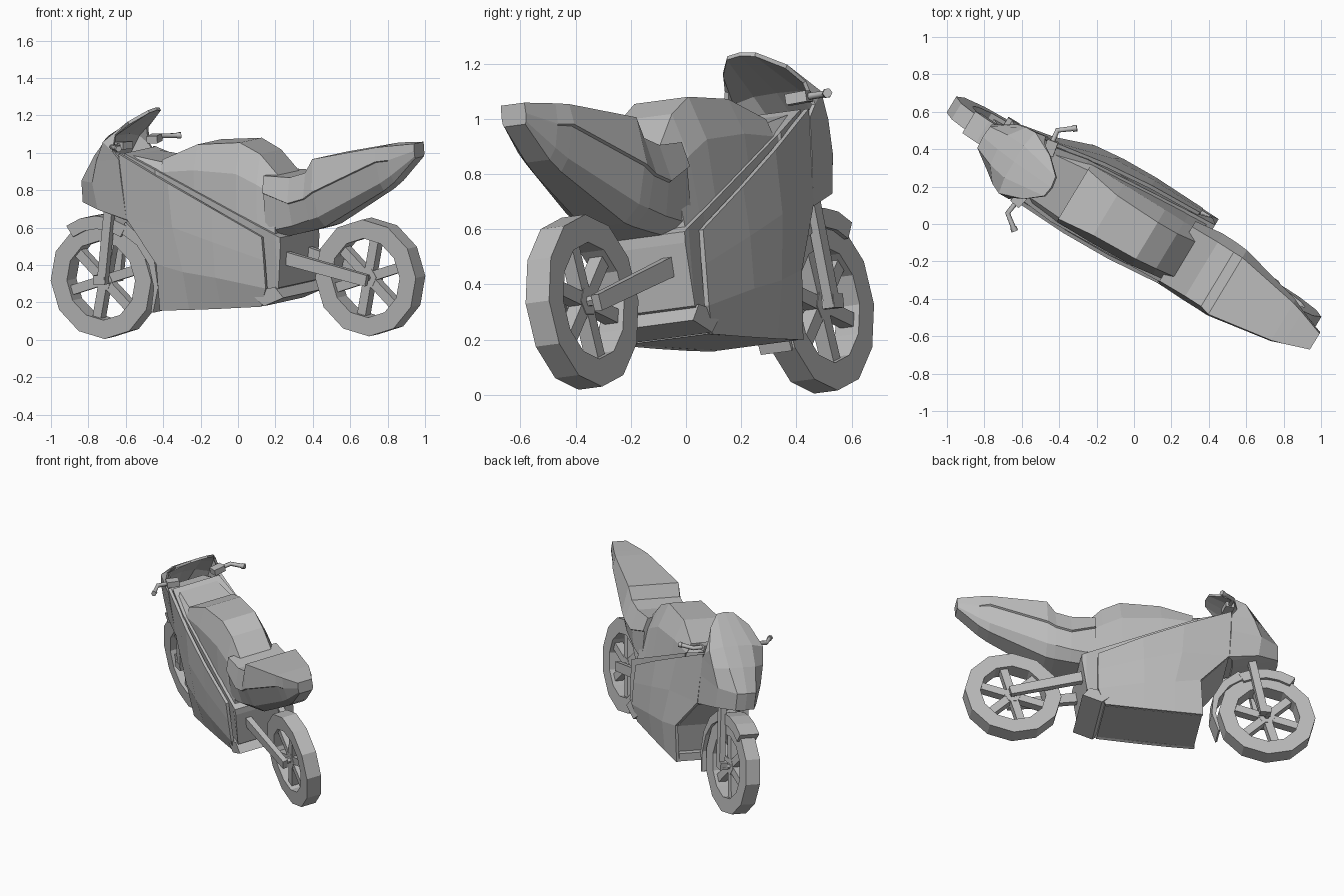
import bpy, bmesh, math
from mathutils import Matrix, Vector

cube = bpy.data.objects.get("Cube")
if cube:
    bpy.data.objects.remove(cube, do_unlink=True)

grey = bpy.data.materials.new("light_grey")
grey.use_nodes = True
grey.diffuse_color = (0.5, 0.5, 0.5, 1)
grey.node_tree.nodes["Principled BSDF"].inputs["Base Color"].default_value = (0.5, 0.5, 0.5, 1)

# Parked pose: turned, and leaning to its left. Local x = rearward, y = right, z = up,
# with the origin midway between the two axles.
POSE = (Matrix.Translation((0, 0.05, 0.33)) @ Matrix.Rotation(math.radians(-31.07), 4, 'Z')
        @ Matrix.Rotation(math.radians(6.5), 4, 'X'))
FRONT_AXLE = (-0.826, -0.008)
REAR_AXLE = (0.826, 0.006)


def finish(name, bm, thickness=0):
    bmesh.ops.recalc_face_normals(bm, faces=bm.faces)
    mesh = bpy.data.meshes.new(name)
    bm.to_mesh(mesh)
    bm.free()
    mesh.materials.append(grey)
    ob = bpy.data.objects.new(name, mesh)
    bpy.context.collection.objects.link(ob)
    ob.matrix_world = POSE
    if thickness:
        mod = ob.modifiers.new("thickness", 'SOLIDIFY')
        mod.thickness = thickness
        mod.offset = 0


def grid(bm, rows, closed=False, caps=False):
    """Skin rows of points; optionally close each row and cap the ends."""
    vs = [[bm.verts.new(p) for p in row] for row in rows]
    n = len(rows[0])
    for a, b in zip(vs, vs[1:]):
        for i in range(n if closed else n - 1):
            j = (i + 1) % n
            bm.faces.new((a[i], a[j], b[j], b[i]))
    if caps:
        bm.faces.new(vs[0])
        bm.faces.new(vs[-1])


def loft(name, sections):
    """Symmetric solid from (x, [(half width, height), ...]) sections."""
    bm = bmesh.new()
    rows = []
    for x, half in sections:
        rows.append([(x, y, z) for y, z in half] + [(x, -y, z) for y, z in reversed(half)])
    grid(bm, rows, True, True)
    finish(name, bm)


def slab(name, profile, half_width):
    """Side profile of (x, z) points pulled across the width."""
    bm = bmesh.new()
    grid(bm, [[(x, y, z) for x, z in profile] for y in (-half_width, half_width)], True, True)
    finish(name, bm)


def beam(name, a, b, width, height, end_scale=1.0):
    a, b = Vector(a), Vector(b)
    d = (b - a).normalized()
    side = Vector((0, 1, 0)) if abs(d.y) < 0.9 else Vector((1, 0, 0))
    up = d.cross(side).normalized()
    side = up.cross(d)
    bm = bmesh.new()
    corners = [(-1, -1), (1, -1), (1, 1), (-1, 1)]
    grid(bm, [[p + side * width * s * i / 2 + up * height * s * j / 2 for i, j in corners]
              for p, s in ((a, 1), (b, end_scale))], True, True)
    finish(name, bm)


def tube(name, path, radius):
    curve = bpy.data.curves.new(name, 'CURVE')
    curve.dimensions = '3D'
    curve.bevel_depth = radius
    curve.bevel_resolution = 1
    curve.use_fill_caps = True
    spline = curve.splines.new('POLY')
    spline.points.add(len(path) - 1)
    for pt, co in zip(spline.points, path):
        pt.co = (*co, 1)
    curve.materials.append(grey)
    ob = bpy.data.objects.new(name, curve)
    bpy.context.collection.objects.link(ob)
    ob.matrix_world = POSE


def polar(centre, r, deg):
    a = math.radians(deg)
    return centre[0] + r * math.cos(a), centre[1] + r * math.sin(a)


# Wheels: twelve-sided tyre ring, small hub and six broad spokes
def wheel(name, centre):
    bm = bmesh.new()
    ring = [(0.314, -0.05), (0.314, 0.05), (0.213, 0.05), (0.213, -0.05)]
    rows = []
    for k in range(12):
        rows.append([])
        for r, y in ring:
            x, z = polar(centre, r, 30 * k)
            rows[-1].append((x, y, z))
    grid(bm, rows + [rows[0]], True)
    bmesh.ops.remove_doubles(bm, verts=bm.verts, dist=1e-5)
    finish(name + "_tyre", bm)
    slab(name + "_hub", [polar(centre, 0.055, 60 * k) for k in range(6)], 0.03)
    for k in range(6):
        x0, z0 = polar(centre, 0.03, 60 * k + 15)
        x1, z1 = polar(centre, 0.218, 60 * k + 15)
        beam(f"{name}_spoke_{k}", (x0, 0, z0), (x1, 0, z1), 0.055, 0.052)
    slab(name + "_axle", [polar(centre, 0.02, 60 * k) for k in range(6)], 0.08)


wheel("front_wheel", FRONT_AXLE)
wheel("rear_wheel", REAR_AXLE)

# Front mudguard: deep over the top, thinning behind the tyre
top = range(58, 124, 16)
slab("front_mudguard", [polar(FRONT_AXLE, 0.35, a) for a in top] +
     [polar(FRONT_AXLE, 0.28, a) for a in reversed(top)], 0.068)
back = range(-28, 61, 22)
slab("rear_of_mudguard", [polar(FRONT_AXLE, 0.365, a) for a in back] +
     [polar(FRONT_AXLE, 0.335 - 0.0006 * a, a) for a in reversed(back)], 0.066)

# Engine body, belly and the flared belly tail
loft("engine_body", [(-0.565, [(0.165, 0.69), (0.16, 0.34)]),
                     (-0.36, [(0.195, 0.605), (0.195, 0.09)]),
                     (-0.34, [(0.195, 0.595), (0.165, -0.1)]),
                     (0.25, [(0.205, 0.312), (0.17, -0.1)]),
                     (0.37, [(0.205, 0.255), (0.2, -0.03)]),
                     (0.4, [(0.205, 0.24), (0.203, 0.2)])])
slab("belly", [(-0.375, -0.1), (0.25, -0.08), (0.25, -0.13), (-0.38, -0.152)], 0.17)
slab("belly_tail", [(0.19, -0.055), (0.35, -0.025), (0.4, -0.083), (0.275, -0.128)], 0.205)

# Side fairing panels
panel = [
    [(-0.585, 0.178, 0.69), (-0.27, 0.21, 0.535), (0, 0.22, 0.4), (0.296, 0.212, 0.245)],
    [(-0.565, 0.17, 0.34), (-0.25, 0.225, 0.3), (0, 0.23, 0.22), (0.3, 0.212, 0.12)],
    [(-0.37, 0.212, 0.1), (-0.2, 0.225, 0.06), (0, 0.226, 0.03), (0.3, 0.208, -0.03)],
    [(-0.385, 0.18, -0.152), (-0.2, 0.182, -0.148), (0, 0.182, -0.141), (0.25, 0.18, -0.13)],
]
for side, s in (("left", -1), ("right", 1)):
    bm = bmesh.new()
    grid(bm, [[(x, s * y, z) for x, y, z in row] for row in panel])
    finish(side + "_fairing", bm, 0.02)

# Nose and windscreen shell: narrow beak widening into a broad, tapering screen
nose = [
    [(-0.6, 0, 0.34), (-0.6, 0.063, 0.34), (-0.59, 0.14, 0.34), (-0.565, 0.168, 0.335)],
    [(-0.9, 0, 0.42), (-0.895, 0.063, 0.42), (-0.76, 0.14, 0.39), (-0.565, 0.172, 0.34)],
    [(-0.9, 0, 0.53), (-0.895, 0.063, 0.53), (-0.78, 0.145, 0.53), (-0.58, 0.178, 0.54)],
    [(-0.8, 0, 0.67), (-0.79, 0.09, 0.665), (-0.73, 0.17, 0.65), (-0.585, 0.182, 0.66)],
    [(-0.69, 0, 0.775), (-0.69, 0.1, 0.772), (-0.675, 0.185, 0.75), (-0.62, 0.188, 0.705)],
    [(-0.45, 0, 0.91), (-0.46, 0.06, 0.903), (-0.545, 0.135, 0.85), (-0.61, 0.165, 0.79)],
]
bm = bmesh.new()
grid(bm, [[(x, -y, z) for x, y, z in reversed(row[1:])] + row for row in nose])
finish("nose_and_windscreen", bm, 0.016)

# Dash and fuel tank
loft("dash", [(-0.68, [(0.1, 0.66), (0.14, 0.63), (0.14, 0.42)]),
              (-0.56, [(0.13, 0.68), (0.155, 0.67), (0.155, 0.4)]),
              (-0.33, [(0.15, 0.64), (0.18, 0.59), (0.18, 0.35)])])
loft("fuel_tank", [(-0.335, [(0.155, 0.655), (0.18, 0.59), (0.18, 0.35)]),
                   (-0.13, [(0.125, 0.733), (0.18, 0.6), (0.188, 0.35)]),
                   (0.13, [(0.115, 0.742), (0.175, 0.58), (0.192, 0.28)]),
                   (0.25, [(0.11, 0.68), (0.165, 0.52), (0.192, 0.25)]),
                   (0.36, [(0.11, 0.56), (0.16, 0.46), (0.19, 0.22)])])

# Seat and tail: the seat cover overhangs the tail by a small ledge
loft("seat_and_tail", [
    (0.3, [(0.17, 0.57), (0.195, 0.48), (0.183, 0.475), (0.18, 0.27), (0.12, 0.22)]),
    (0.46, [(0.17, 0.56), (0.208, 0.425), (0.195, 0.42), (0.17, 0.3), (0.1, 0.25)]),
    (0.56, [(0.17, 0.585), (0.207, 0.45), (0.194, 0.445), (0.16, 0.33), (0.09, 0.27)]),
    (0.615, [(0.178, 0.66), (0.205, 0.485), (0.192, 0.48), (0.155, 0.345), (0.085, 0.285)]),
    (0.975, [(0.117, 0.715), (0.13, 0.64), (0.117, 0.635), (0.09, 0.52), (0.055, 0.475)]),
    (1.04, [(0.098, 0.72), (0.1, 0.645), (0.098, 0.64), (0.08, 0.56), (0.05, 0.52)]),
    (1.178, [(0.05, 0.728), (0.052, 0.69), (0.052, 0.685), (0.05, 0.66), (0.045, 0.65)])])

# Fork legs, swing arms and handlebars
for side, s in (("left", -1), ("right", 1)):
    beam(side + "_fork", (-0.8, s * 0.078, -0.02), (-0.715, s * 0.078, 0.45), 0.04, 0.05)
    beam(side + "_fork_foot", (-0.845, s * 0.075, 0), (-0.775, s * 0.075, 0), 0.05, 0.05)
    beam(side + "_swing_arm", (0.33, s * 0.12, 0.135), (0.85, s * 0.075, -0.005), 0.04, 0.072, 0.85)
    beam(side + "_bar_clamp", (-0.56, s * 0.12, 0.73), (-0.575, s * 0.2, 0.735), 0.06, 0.04)
    tube(side + "_handlebar", [(-0.57, s * 0.16, 0.733), (-0.583, s * 0.26, 0.735),
                               (-0.505, s * 0.32, 0.732)], 0.014)
    tube(side + "_grip_end", [(-0.518, s * 0.31, 0.732), (-0.5, s * 0.324, 0.732)], 0.018)
